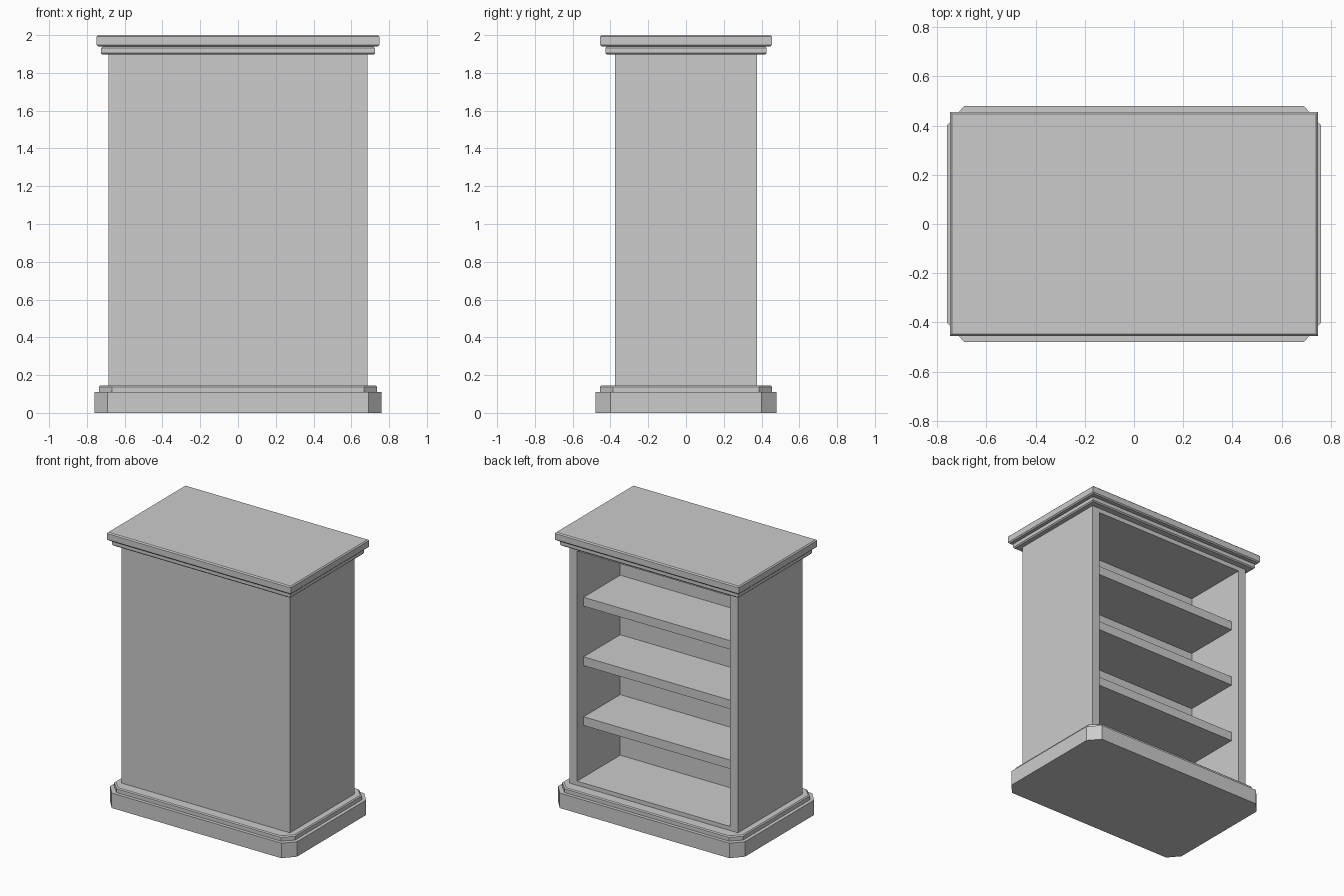
import bpy, bmesh

if "Cube" in bpy.data.objects:
    bpy.data.objects.remove(bpy.data.objects["Cube"])


def loft(name, rings):
    """Closed solid through stacked outlines; each ring is (half_x, half_y, z, cut_x, cut_y)."""
    bm = bmesh.new()
    loops = []
    for hx, hy, z, cx, cy in rings:
        if cx:
            pts = [(hx, -hy + cy), (hx, hy - cy), (hx - cx, hy), (-hx + cx, hy),
                   (-hx, hy - cy), (-hx, -hy + cy), (-hx + cx, -hy), (hx - cx, -hy)]
        else:
            pts = [(hx, -hy), (hx, hy), (-hx, hy), (-hx, -hy)]
        loops.append([bm.verts.new((x, y, z)) for x, y in pts])
    n = len(loops[0])
    for low, high in zip(loops, loops[1:]):
        for i in range(n):
            j = (i + 1) % n
            bm.faces.new((low[i], low[j], high[j], high[i]))
    bm.faces.new(loops[0][::-1])
    bm.faces.new(loops[-1])
    mesh = bpy.data.meshes.new(name)
    bm.to_mesh(mesh)
    bm.free()
    obj = bpy.data.objects.new(name, mesh)
    bpy.context.collection.objects.link(obj)
    return obj


def box(name, x0, x1, y0, y1, z0, z1):
    obj = loft(name, [((x1 - x0) / 2, (y1 - y0) / 2, z, 0, 0) for z in (z0, z1)])
    obj.location = ((x0 + x1) / 2, (y0 + y1) / 2, 0)
    return obj


# Plinth with cut corners, and the smaller step on it
loft("plinth", [(0.76, 0.48, 0, 0.07, 0.08), (0.76, 0.48, 0.11, 0.07, 0.08)])
loft("plinth_step", [(0.735, 0.455, 0.11, 0.068, 0.068),
                     (0.735, 0.455, 0.138, 0.068, 0.068),
                     (0.728, 0.448, 0.145, 0.068, 0.068)])

# Carcass, closed at the front and open at the back (+y)
W, D, T = 0.685, 0.375, 0.063
INNER = W - T
WALL = -0.125
Z0, Z1 = 0.145, 1.90
box("front_panel", -INNER, INNER, -D, WALL, Z0, Z1)
box("side_panel_left", -W, -INNER, -D, D, Z0, Z1)
box("side_panel_right", INNER, W, -D, D, Z0, Z1)
box("floor_board", -INNER, INNER, WALL, D, Z0, 0.175)
box("ceiling_board", -INNER, INNER, WALL, D, 1.865, Z1)

# Shelves set back from the opening
for i, top in enumerate((0.62, 1.06, 1.497)):
    box(f"shelf_{i + 1}", -INNER, INNER, WALL, 0.30, top - 0.065, top)


# Two-tier crown with chamfered horizontal edges
def crown_tier(name, hx, hy, z0, z1, c):
    loft(name, [(hx - c, hy - c, z0, 0, 0), (hx, hy, z0 + c, 0, 0),
                (hx, hy, z1 - c, 0, 0), (hx - c, hy - c, z1, 0, 0)])


crown_tier("crown_moulding", 0.725, 0.427, 1.897, 1.94, 0.008)
crown_tier("top_slab", 0.748, 0.455, 1.94, 2.0, 0.008)
